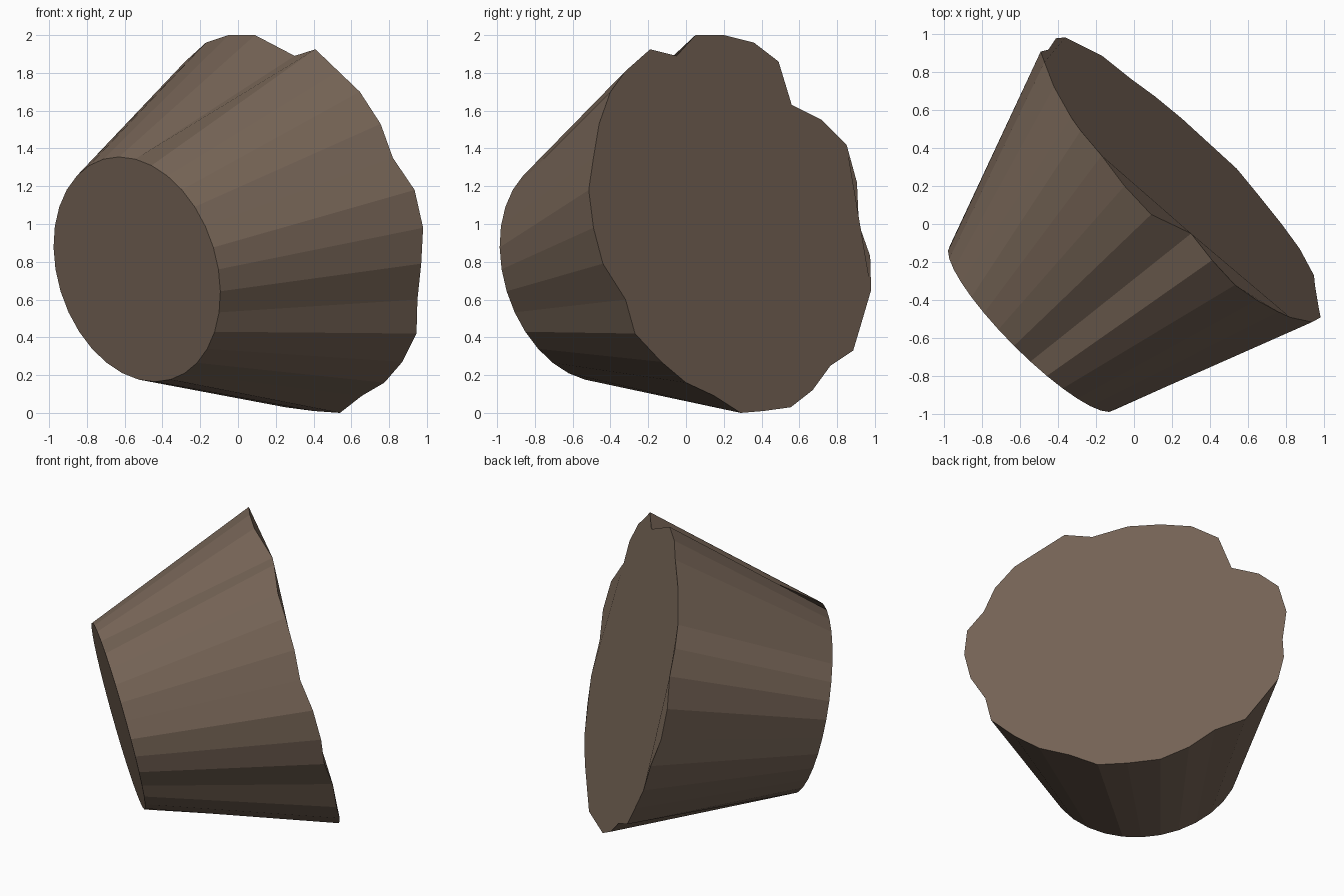
import bpy, bmesh, math
from mathutils import Vector

if "Cube" in bpy.data.objects:
    bpy.data.objects.remove(bpy.data.objects["Cube"])

# One flat bark brown
brown = bpy.data.materials.new("bark_brown")
brown.diffuse_color = (0.182, 0.129, 0.094, 1)
brown.use_nodes = True
brown.node_tree.nodes["Principled BSDF"].inputs["Base Color"].default_value = brown.diffuse_color

# Ragged outline of the wide end, 32 points (x, y, z), starting at the top
rim = [(.09, .05, 2.0), (-.05, .2, 2.0), (-.17, .36, 1.96), (-.28, .49, 1.86),
       (-.33, .56, 1.63), (-.42, .72, 1.55), (-.47, .85, 1.42), (-.49, .905, 1.22),
       (-.45, .915, 1.0), (-.41, .975, .83), (-.36, .98, .65), (-.26, .93, .48),
       (-.17, .885, .33), (-.02, .765, .25), (.11, .67, .12), (.25, .555, .03),
       (.40, .41, .01), (.54, .29, 0), (.655, .15, .09), (.775, 0, .16),
       (.87, -.13, .27), (.945, -.27, .42), (.95, -.32, .6), (.97, -.44, .79),
       (.98, -.49, .98), (.935, -.515, 1.18), (.82, -.49, 1.35), (.755, -.46, 1.53),
       (.645, -.4, 1.7), (.53, -.32, 1.81), (.41, -.19, 1.925), (.30, -.05, 1.89)]

# Narrow end: a regular disc square to the tilted axis
axis = Vector((.69, .69, .22)).normalized()
side = axis.cross(Vector((0, 0, 1))).normalized()
up = side.cross(axis)
side = up.cross(axis)          # runs the same way round as the rim
centre, radius, n = Vector((-.535, -.545, .76)), .61, len(rim)

bm = bmesh.new()
wide = [bm.verts.new(p) for p in rim]
narrow = []
for i in range(n):
    a = 2 * math.pi * i / n
    d = up * math.cos(a) + side * math.sin(a)
    if side.y < 0:
        d = up * math.cos(a) - side * math.sin(a)
    narrow.append(bm.verts.new(centre + d * radius))

# Caps and flat bark panels
bm.faces.new(wide)
bm.faces.new(narrow)
for i in range(n):
    j = (i + 1) % n
    bm.faces.new((wide[i], wide[j], narrow[j], narrow[i]))
bmesh.ops.recalc_face_normals(bm, faces=bm.faces[:])

mesh = bpy.data.meshes.new("stump")
bm.to_mesh(mesh)
bm.free()
mesh.materials.append(brown)
bpy.context.collection.objects.link(bpy.data.objects.new("stump", mesh))
